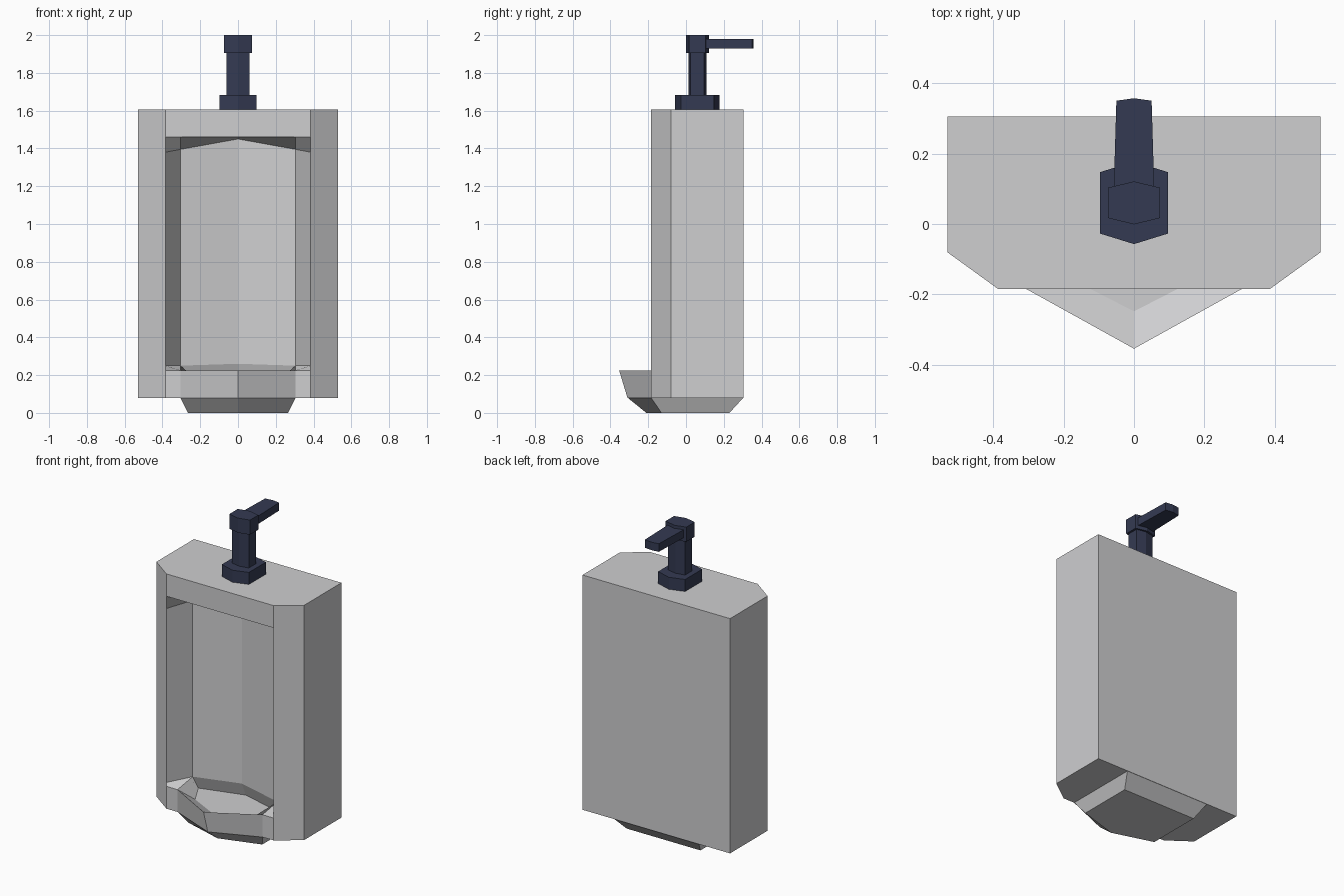
import bpy, bmesh

if "Cube" in bpy.data.objects:
    bpy.data.objects.remove(bpy.data.objects["Cube"])


def material(name, rgb):
    m = bpy.data.materials.new(name)
    m.diffuse_color = (*rgb, 1)
    m.use_nodes = True
    m.node_tree.nodes["Principled BSDF"].inputs["Base Color"].default_value = m.diffuse_color
    return m


ceramic = material("pale_grey_ceramic", (0.62, 0.62, 0.63))
metal = material("dark_navy_metal", (0.034, 0.042, 0.085))


def make(name, points, faces, mat, mirror=False):
    """Build a mesh, optionally mirrored over x = 0, with outward normals."""
    bm = bmesh.new()
    vs = [bm.verts.new(p) for p in points]
    for f in faces:
        bm.faces.new([vs[i] for i in f])
    if mirror:
        geom = bm.verts[:] + bm.edges[:] + bm.faces[:]
        bmesh.ops.mirror(bm, geom=geom, axis='X', merge_dist=0.0001)
        bmesh.ops.remove_doubles(bm, verts=bm.verts[:], dist=0.0001)
    bmesh.ops.recalc_face_normals(bm, faces=bm.faces[:])
    me = bpy.data.meshes.new(name)
    bm.to_mesh(me)
    bm.free()
    me.materials.append(mat)
    ob = bpy.data.objects.new(name, me)
    bpy.context.collection.objects.link(ob)
    return ob


def loft(name, low, high, z0, z1, mat):
    """Closed solid between two outlines with equal point counts."""
    n = len(low)
    pts = [(x, y, z0) for x, y in low] + [(x, y, z1) for x, y in high]
    faces = [list(range(n)), list(range(n, 2 * n))]
    faces += [[i, (i + 1) % n, n + (i + 1) % n, n + i] for i in range(n)]
    return make(name, pts, faces, mat)


# Body: right half as named points, then mirrored
P = {
    # outer shell, bottom (0) and top (1)
    "M0": (0, .305, .08), "A0": (.53, .305, .08), "B0": (.53, -.08, .08),
    "C0": (.385, -.185, .08), "E0": (.305, -.185, .08), "N0": (0, -.31, .08),
    "M1": (0, .305, 1.605), "A1": (.53, .305, 1.605), "B1": (.53, -.08, 1.605),
    "C1": (.385, -.185, 1.605), "F1": (0, -.185, 1.605),
    # opening top edge and top of the cavity wall
    "Ct": (.385, -.185, 1.46), "Et": (.305, -.185, 1.46), "Ft": (0, -.185, 1.46),
    "Cu": (.385, -.185, 1.38), "Eu": (.305, -.03, 1.395), "Fu": (0, .04, 1.45),
    # bottom of the cavity wall, rim and bowl floor
    "Cl": (.385, -.185, .25), "El": (.305, -.03, .25), "Fl": (0, .04, .26),
    "Cr": (.385, -.185, .225), "Er": (.305, -.185, .225), "Nr": (0, -.354, .225),
    "Fb": (0, .08, .17), "Eb": (.285, 0, .17), "Ef": (.21, -.14, .17), "Nf": (0, -.248, .17),
}
F = [
    "M0 A0 A1 M1", "A0 B0 B1 A1", "B0 C0 Cr Cl Cu Ct C1 B1",   # back, side, chamfer
    "M1 A1 B1 C1 F1", "C1 Ct Et Ft F1", "M0 A0 B0 C0 E0 N0",   # top, lintel, underside
    "E0 C0 Cr Er", "N0 E0 Er Nr",                              # lip front
    "Ct Et Eu Cu", "Et Ft Fu Eu",                              # cavity ceiling
    "Cu Eu El Cl", "Eu Fu Fl El",                              # cavity walls
    "Cl El Er Cr", "El Fl Fb Eb", "El Eb Ef Er",               # bowl sides
    "Er Ef Nf Nr", "Fb Eb Ef Nf",                              # rim, bowl floor
]
index = {k: i for i, k in enumerate(P)}
make("urinal_body", list(P.values()),
     [[index[k] for k in f.split()] for f in F], ceramic, mirror=True)

# Tapered foot under the body
loft("tapered_foot",
     [(0, -.21), (.265, -.13), (.265, .23), (-.265, .23), (-.265, -.13)],
     [(0, -.31), (.305, -.185), (.305, .304), (-.305, .304), (-.305, -.185)],
     0, .081, ceramic)


# Flush valve: stacked six-sided prisms
def hexagon(a, b, c, cy=.06):
    return [(0, cy - c), (a, cy - b), (a, cy + b), (0, cy + c), (-a, cy + b), (-a, cy - b)]


for name, dims, z0, z1 in (
        ("valve_base", (.097, .087, .117), 1.60, 1.683),
        ("valve_stem", (.061, .036, .048), 1.68, 1.91),
        ("valve_head", (.074, .043, .061), 1.905, 2.0)):
    h = hexagon(*dims)
    loft(name, h, h, z0, z1, metal)

# Flush lever pointing backwards
lever = [(-.058, .08), (.058, .08), (.05, .35), (0, .357), (-.05, .35)]
loft("flush_lever", lever, lever, 1.928, 1.98, metal)
